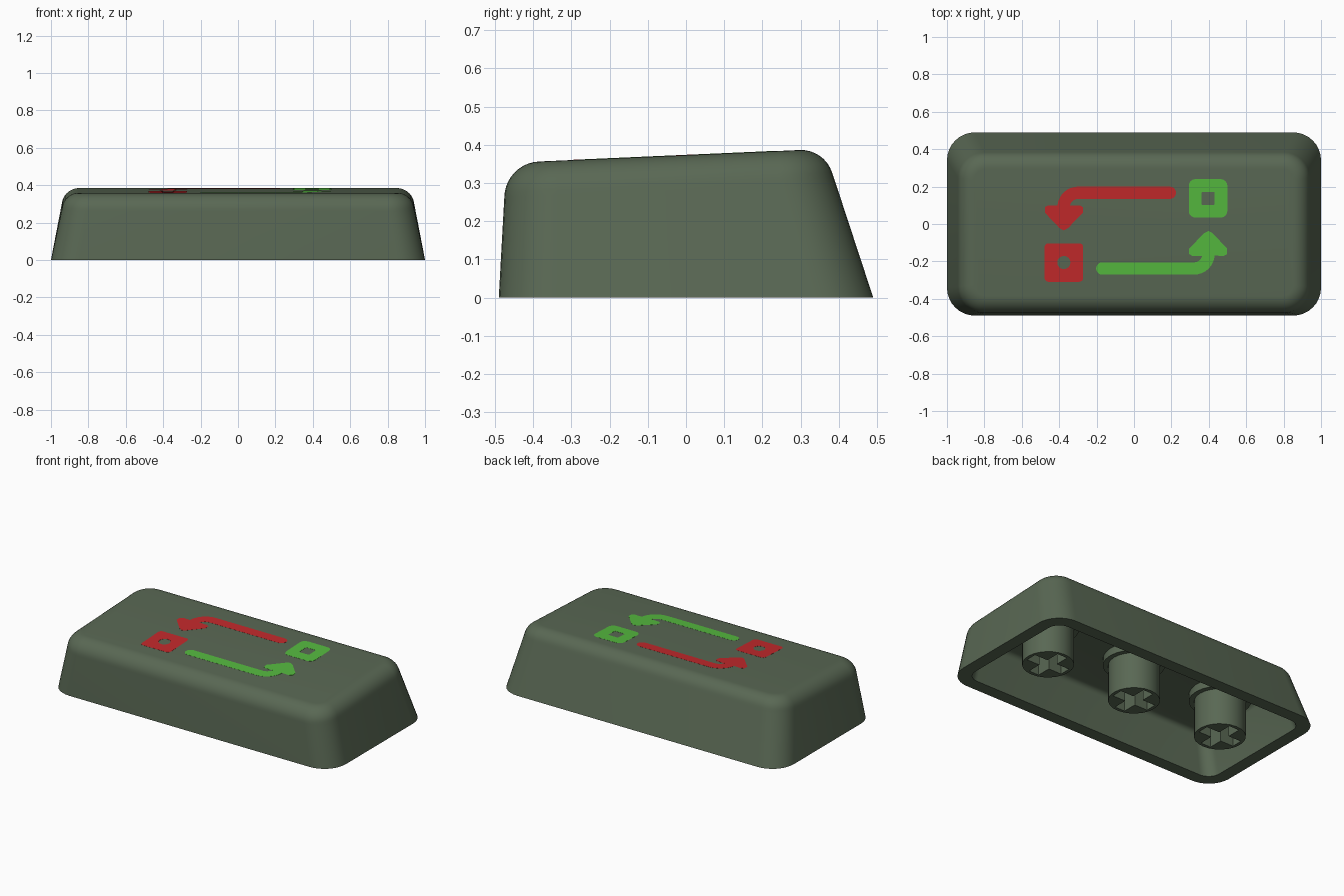
import bpy, bmesh, math

if "Cube" in bpy.data.objects:
    bpy.data.objects.remove(bpy.data.objects["Cube"])


def material(name, rgb):
    m = bpy.data.materials.new(name)
    m.diffuse_color = (*rgb, 1)
    m.use_nodes = True
    m.node_tree.nodes["Principled BSDF"].inputs["Base Color"].default_value = m.diffuse_color
    return m


BODY = material("dark olive plastic", (0.100, 0.138, 0.088))
RED = material("red ink", (0.54, 0.022, 0.024))
GREEN = material("green ink", (0.092, 0.49, 0.050))


def top_z(y):
    """Height of the sloping top face."""
    return 0.373 + 0.044 * y


def finish(bm, name, mat, smooth=True):
    bmesh.ops.recalc_face_normals(bm, faces=bm.faces)
    me = bpy.data.meshes.new(name)
    bm.to_mesh(me)
    bm.free()
    me.materials.append(mat)
    ob = bpy.data.objects.new(name, me)
    bpy.context.collection.objects.link(ob)
    if smooth:
        bpy.ops.object.select_all(action="DESELECT")
        ob.select_set(True)
        bpy.context.view_layer.objects.active = ob
        bpy.ops.object.shade_smooth_by_angle(angle=math.radians(35))
    return ob


def loft(name, rings, mat, caps=True, closed=False, smooth=True):
    """Skin a list of equal-length point rings."""
    bm = bmesh.new()
    vs = [[bm.verts.new(p) for p in ring] for ring in rings]
    n = len(vs[0])
    pairs = list(zip(vs, vs[1:])) + ([(vs[-1], vs[0])] if closed else [])
    for a, b in pairs:
        for i in range(n):
            j = (i + 1) % n
            bm.faces.new((a[i], a[j], b[j], b[i]))
    if caps:
        bm.faces.new(vs[0])
        bm.faces.new(vs[-1])
    return finish(bm, name, mat, smooth)


def rounded_rect(x0, x1, y0, y1, r, seg=8):
    pts = []
    corners = ((x1 - r, y1 - r), (x0 + r, y1 - r), (x0 + r, y0 + r), (x1 - r, y0 + r))
    for q, (cx, cy) in enumerate(corners):
        for i in range(seg + 1):
            a = math.pi / 2 * (q + i / seg)
            pts.append((cx + r * math.cos(a), cy + r * math.sin(a)))
    return pts


# Keycap shell: tapered walls, rounded top edge, hollow underside
R = 0.09
SIDE, FRONT, BACK = 0.2, 0.055, 0.33      # wall lean (inset per unit height)


def reach(base, lean, zc, dz):
    """Outward reach of a leaning wall that rolls over into the top fillet."""
    phi = math.atan(lean)
    centre = base - lean * zc - R / math.cos(phi)
    if dz < R * math.sin(phi):
        return centre + R / math.cos(phi) - dz * lean
    return centre + math.sqrt(max(R * R - dz * dz, 0))


rings = []
STEPS = 10
for k in range(STEPS, -1, -1):
    a = math.pi / 2 * k / STEPS
    dz = R * math.sin(a)
    x = reach(1.0, SIDE, top_z(0) - R, dz)
    y0 = -reach(0.49, FRONT, top_z(-0.45) - R, dz)
    y1 = reach(0.49, BACK, top_z(0.36) - R, dz)
    corner = 0.14 - 0.08 * (1 - math.cos(a))
    rings.append([(px, py, top_z(py) - R + dz)
                  for px, py in rounded_rect(-x, x, y0, y1, corner)])
rings.append([(*p, 0) for p in rounded_rect(-1, 1, -0.49, 0.49, 0.15)])
T, ROOF, COVE = 0.08, 0.09, 0.03          # wall, roof thickness, inner cove radius
rings.append([(*p, 0) for p in rounded_rect(-1 + T, 1 - T, -0.49 + T, 0.49 - T, 0.08)])
for k in range(5):
    a = math.pi / 2 * k / 4
    z, d = 0.25 + COVE * math.sin(a), T + COVE * (1 - math.cos(a))
    xi = 1 - d - SIDE * z
    rings.append([(px, py, top_z(py) - ROOF - COVE + COVE * math.sin(a)) for px, py in
                  rounded_rect(-xi, xi, -0.49 + d + FRONT * z, 0.49 - d - BACK * z, 0.07)])
loft("keycap_shell", rings, BODY)

# Stems: round posts with a cross-shaped socket and a wider collar under the roof
ARM, HALF = 0.128, 0.036
tip = math.atan2(HALF, ARM)
quarter = [0, tip, math.radians(30), math.pi / 4, math.radians(60), math.pi / 2 - tip]
ANGLES = [q * math.pi / 2 + a for q in range(4) for a in quarter]


def cross_radius(a):
    u, v = sorted((abs(math.cos(a)), abs(math.sin(a))), reverse=True)
    return ARM / u if v / u <= HALF / ARM + 1e-6 else HALF / v


def post(a):
    return 0.150


def collar(a):
    return 0.180


def ring(cx, radius, z):
    return [(cx + radius(a) * math.cos(a), radius(a) * math.sin(a), z) for a in ANGLES]


for cx, side in ((-0.648, "left"), (0, "middle"), (0.648, "right")):
    loft(side + "_stem", [
        ring(cx, collar, 0.295), ring(cx, collar, 0.235), ring(cx, post, 0.235),
        ring(cx, post, 0.002), ring(cx, cross_radius, 0.002),
        ring(cx, cross_radius, 0.22)], BODY)

# Printed symbols: thin plates lying on the sloping top
LIFT, SINK = 0.0006, -0.0004


def on_top(pts, h):
    return [(x, y, top_z(y) + h) for x, y in pts]


def frame(name, cx, cy, corner, hole_corner, mat):
    h, k = 0.103, 0.035
    outer = rounded_rect(cx - h, cx + h, cy - h, cy + h, corner, 4)
    inner = rounded_rect(cx - k, cx + k, cy - k, cy + k, hole_corner, 4)
    loft(name, [on_top(outer, SINK), on_top(outer, LIFT), on_top(inner, LIFT),
                on_top(inner, SINK)], mat, caps=False, closed=True, smooth=False)


def arc(cx, cy, r, a0, a1, n=8):
    return [(cx + r * math.cos(math.radians(a0 + (a1 - a0) * i / n)),
             cy + r * math.sin(math.radians(a0 + (a1 - a0) * i / n))) for i in range(n + 1)]


# Bent arrow outline: rounded tail, outer bend, head, inner bend
ARROW = (arc(0.19, 0.167, 0.033, -90, 90) + arc(-0.30, 0.088, 0.112, 90, 175)
         + [(-0.46, 0.1), (-0.478, 0.09), (-0.478, 0.06), (-0.40, -0.022), (-0.378, -0.034),
            (-0.355, -0.022), (-0.275, 0.06), (-0.275, 0.09), (-0.293, 0.1)]
         + arc(-0.30, 0.088, 0.046, 165, 90))


def arrow(name, pts, mat):
    bm = bmesh.new()
    face = bm.faces.new([bm.verts.new(p) for p in on_top(pts, SINK)])
    new = bmesh.ops.extrude_face_region(bm, geom=[face])["geom"]
    bmesh.ops.translate(bm, vec=(0, 0, LIFT - SINK),
                        verts=[g for g in new if isinstance(g, bmesh.types.BMVert)])
    finish(bm, name, mat, smooth=False)


arrow("red_arrow", [(x + 0.002, y) for x, y in ARROW], RED)
arrow("green_arrow", [(0.02 - x, -0.071 - y) for x, y in ARROW], GREEN)
frame("red_square", -0.375, -0.206, 0.02, 0.034, RED)
frame("green_square", 0.396, 0.137, 0.035, 0.006, GREEN)
